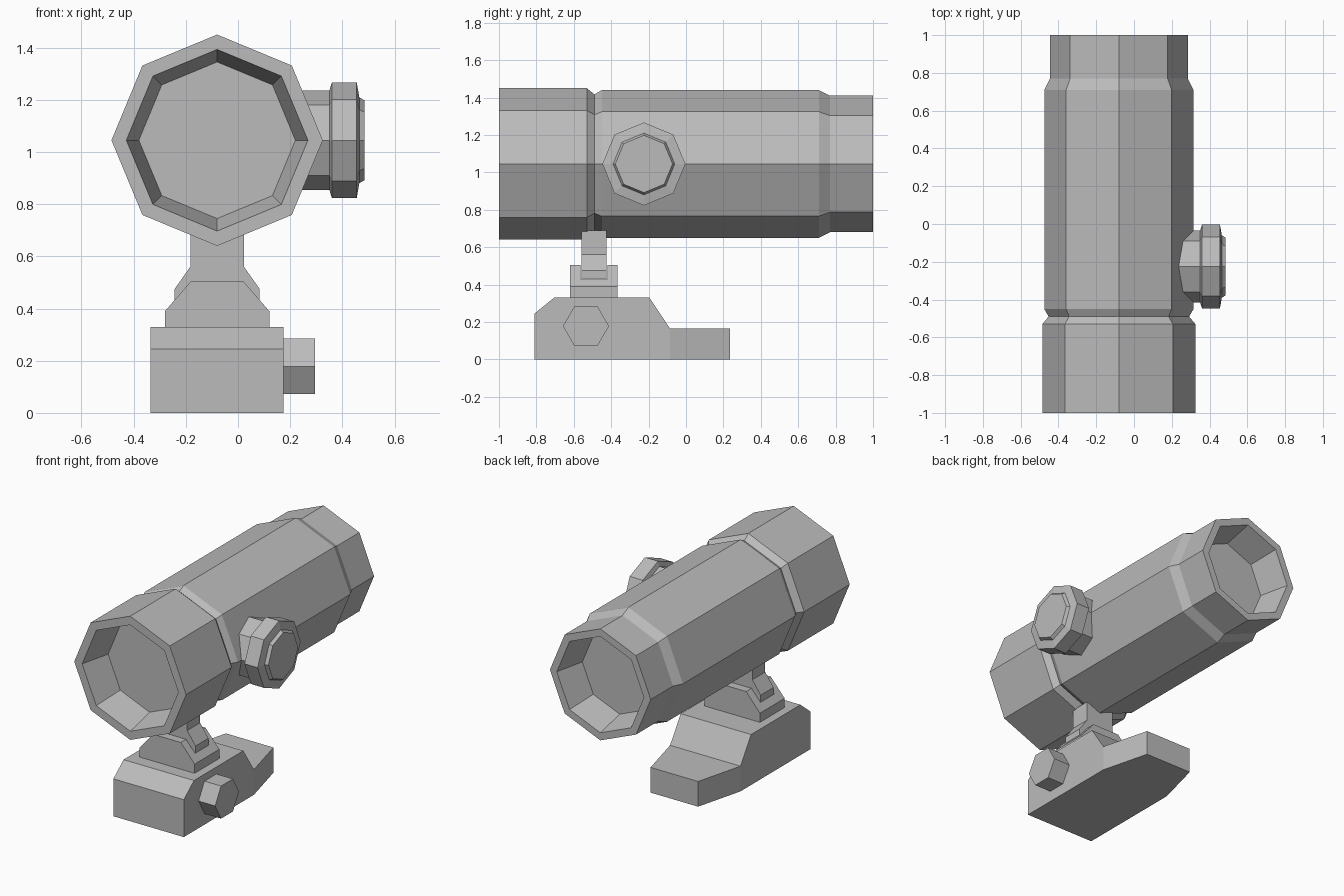
import bpy
import bmesh
from math import cos, sin, tau
from mathutils import Vector

cube = bpy.data.objects.get("Cube")
if cube:
    bpy.data.objects.remove(cube)

GREY = (0.5, 0.5, 0.5, 1)
grey = bpy.data.materials.new("plain grey")
grey.use_nodes = True
grey.diffuse_color = GREY
grey.node_tree.nodes["Principled BSDF"].inputs["Base Color"].default_value = GREY

MID = -0.08      # shared centre line in x
AXIS_Z = 1.045   # height of the tube axis


def finish(name, bm):
    bmesh.ops.recalc_face_normals(bm, faces=bm.faces)
    mesh = bpy.data.meshes.new(name)
    bm.to_mesh(mesh)
    bm.free()
    mesh.materials.append(grey)
    obj = bpy.data.objects.new(name, mesh)
    bpy.context.collection.objects.link(obj)
    return obj


def lathe(name, profile, sides, axis, centre, turn=0.0):
    """Capped faceted solid from (position, radius) pairs along x or y."""
    bm = bmesh.new()
    rings = []
    for pos, rad in profile:
        ring = []
        for i in range(sides):
            a = tau * i / sides + turn
            u, z = rad * cos(a), rad * sin(a)
            p = (pos, u, z) if axis == "x" else (u, pos, z)
            ring.append(bm.verts.new(Vector(p) + Vector(centre)))
        rings.append(ring)
    for a, b in zip(rings, rings[1:]):
        for i in range(sides):
            j = (i + 1) % sides
            bm.faces.new((a[i], a[j], b[j], b[i]))
    bm.faces.new(rings[0])
    bm.faces.new(rings[-1])
    return finish(name, bm)


def prism(name, outline, axis, start, end):
    """Extrude an outline (x,z along y, or y,z along x)."""
    bm = bmesh.new()
    ends = []
    for d in (start, end):
        ends.append([bm.verts.new((d, u, z) if axis == "x" else (u, d, z))
                     for u, z in outline])
    a, b = ends
    for i in range(len(a)):
        j = (i + 1) % len(a)
        bm.faces.new((a[i], a[j], b[j], b[i]))
    bm.faces.new(a)
    bm.faces.new(b)
    return finish(name, bm)


def mirrored(half):
    """Close a (half width, z) outline symmetrically about the centre line."""
    return ([(MID + w, z) for w, z in half]
            + [(MID - w, z) for w, z in reversed(half)])


# Tube: recessed at both ends, with a groove and a stepped rear
lathe("scope_tube", [
    (-0.8, 0.30), (-1, 0.348), (-1, 0.405), (-0.53, 0.405), (-0.49, 0.372),
    (-0.45, 0.395), (0.71, 0.395), (0.77, 0.365), (1, 0.365),
    (1, 0.315), (0.8, 0.27)], 8, "y", (MID, 0, AXIS_Z))

# Adjustment knob on the left side of the tube
lathe("side_knob", [
    (0.15, 0.19), (0.35, 0.19), (0.36, 0.222), (0.455, 0.222),
    (0.465, 0.165), (0.485, 0.153)], 8, "x", (0, -0.225, AXIS_Z))

# Neck that grips the tube and flares into the bracket
prism("mount_neck", mirrored([(0.163, 0.42), (0.163, 0.475),
                              (0.103, 0.56), (0.103, 0.69)]),
      "y", -0.558, -0.425)

# Bracket: low block with a lug on each side of the neck
lug = [(0.2, 0.33), (0.2, 0.39), (0.1, 0.505)]
prism("bracket_front_lug", mirrored(lug), "y", -0.62, -0.565)
prism("bracket_rear_lug", mirrored(lug), "y", -0.42, -0.365)
prism("bracket_floor", mirrored([(0.2, 0.33), (0.2, 0.39), (0.165, 0.43)]),
      "y", -0.565, -0.42)

# Base: side profile cut at the step, then a tail that narrows to the rear
HALF, TAIL_HALF = 0.255, 0.172
prism("base_body", [(-0.81, 0), (-0.81, 0.245), (-0.705, 0.33), (-0.195, 0.33),
                    (-0.085, 0.165), (-0.085, 0)], "x", MID - HALF, MID + HALF)
tail = prism("base_tail", [(-0.085, 0), (-0.085, 0.165), (0.235, 0.165),
                           (0.235, 0)], "x", MID - HALF, MID + HALF)
for v in tail.data.vertices:
    if v.co.y > 0:
        v.co.x = MID + (v.co.x - MID) * TAIL_HALF / HALF

# Clamp screw on the left side of the base
lathe("clamp_screw", [(0.15, 0.123), (0.295, 0.123)], 6, "x",
      (0, -0.535, 0.178))
